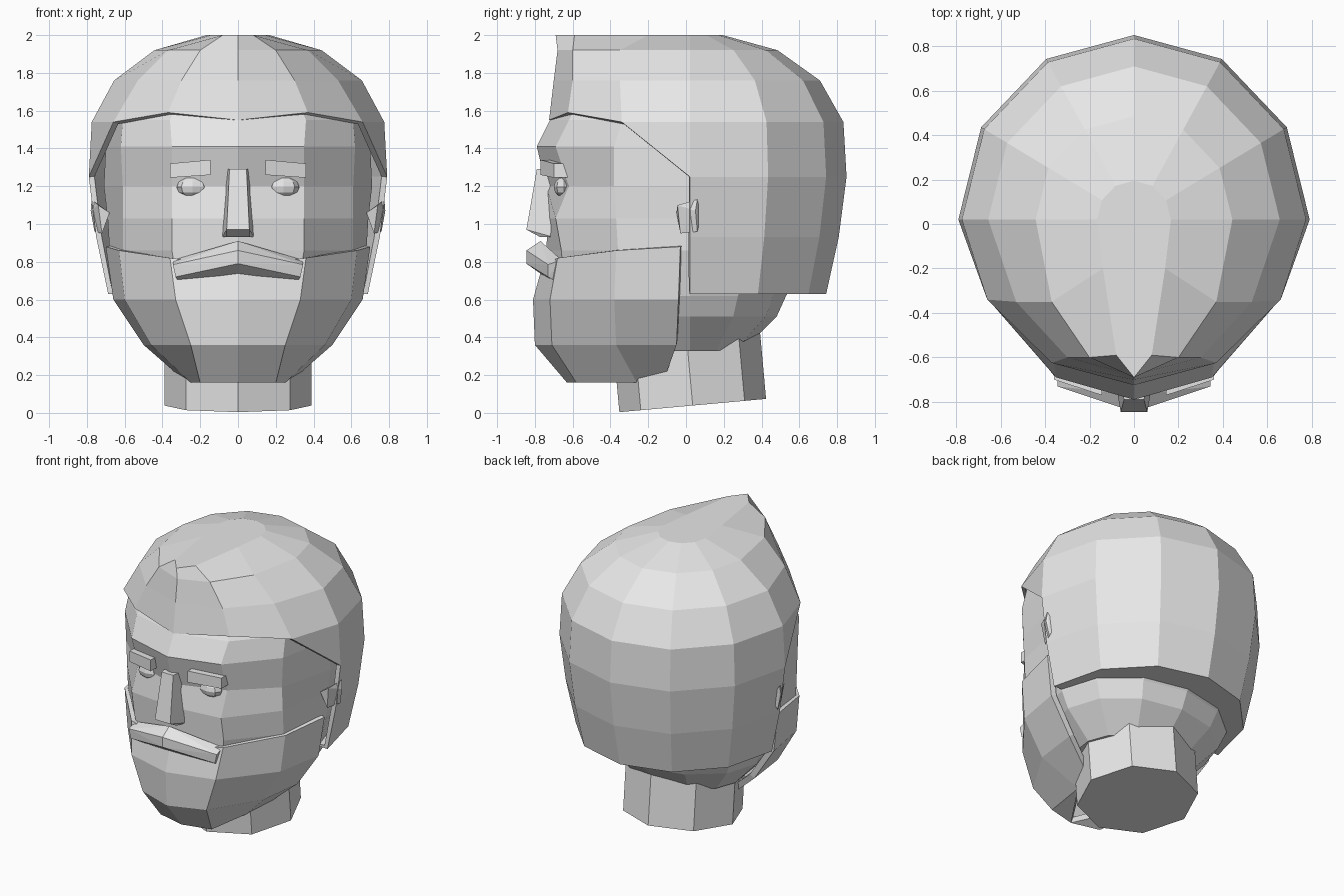
import bpy, bmesh
from mathutils import Matrix, Vector

cube = bpy.data.objects.get("Cube")
if cube:
    bpy.data.objects.remove(cube)

grey = bpy.data.materials.new("plain grey")
grey.use_nodes = True
tone = (0.8, 0.8, 0.8, 1)
grey.diffuse_color = tone
grey.node_tree.nodes["Principled BSDF"].inputs["Base Color"].default_value = tone


def finish(name, bm, mirror=True, thickness=0):
    bmesh.ops.recalc_face_normals(bm, faces=bm.faces)
    mesh = bpy.data.meshes.new(name)
    bm.to_mesh(mesh)
    bm.free()
    mesh.materials.append(grey)
    obj = bpy.data.objects.new(name, mesh)
    bpy.context.collection.objects.link(obj)
    if mirror:
        obj.modifiers.new("Mirror", "MIRROR").merge_threshold = 0.002
    if thickness:
        solid = obj.modifiers.new("Thickness", "SOLIDIFY")
        solid.thickness = thickness
        solid.offset = -1
    return obj


def shell(name, rows, keep=lambda r, c: True, caps=(), thickness=0):
    """Half shell from rows of points running front to back."""
    bm = bmesh.new()
    grid = [[bm.verts.new(p) for p in row] for row in rows]
    for r in range(len(rows) - 1):
        for c in range(len(rows[0]) - 1):
            if keep(r, c):
                bm.faces.new((grid[r][c], grid[r][c + 1], grid[r + 1][c + 1], grid[r + 1][c]))
    for r in caps:
        bm.faces.new(grid[r])
    if name == "hair":
        # sideburn triangle between the fringe and the side
        bm.faces.new((grid[3][2], grid[3][3], grid[4][3]))
    loose = [v for v in bm.verts if not v.link_faces]
    bmesh.ops.delete(bm, geom=loose, context="VERTS")
    return finish(name, bm, True, thickness)


def hull(name, points, mirror=True):
    bm = bmesh.new()
    for p in points:
        bm.verts.new(p)
    bmesh.ops.convex_hull(bm, input=bm.verts)
    bmesh.ops.dissolve_limit(bm, angle_limit=0.03, verts=bm.verts, edges=bm.edges)
    return finish(name, bm, mirror)


def back_half(z, side, back):
    """Side, two rear columns and back centre of a twelve-sided ring."""
    depth = back - 0.02
    return [(side, 0.02, z), (side * 0.87, 0.02 + depth * 0.5, z),
            (side * 0.5, 0.02 + depth * 0.87, z), (0, back, z)]


# Head: z, front, cheek column, temple column, side width, back
head_rings = [
    (1.75, -0.6, (0.28, -0.5), (0.45, -0.3), 0.58, 0.6),
    (1.55, -0.72, (0.36, -0.62), (0.61, -0.34), 0.7, 0.75),
    (1.41, -0.79, (0.35, -0.69), (0.62, -0.38), 0.7, 0.75),
    (1.2, -0.74, (0.35, -0.62), (0.61, -0.38), 0.71, 0.75),
    (1.03, -0.73, (0.35, -0.69), (0.61, -0.37), 0.69, 0.72),
    (0.86, -0.74, (0.35, -0.66), (0.61, -0.36), 0.68, 0.7),
    (0.62, -0.74, (0.31, -0.64), (0.55, -0.34), 0.62, 0.53),
    (0.51, -0.7, (0.27, -0.6), (0.48, -0.32), 0.57, 0.48),
    (0.33, -0.65, (0.2, -0.55), (0.36, -0.28), 0.4, 0.3),
]
shell("head", [[(0, f, z), (*a, z), (*b, z), *back_half(z, s, e)]
               for z, f, a, b, s, e in head_rings], caps=(0, -1))

# Hair: z, scale of the rear half, then front, fringe and temple points
hair_rings = [
    (2.0, 0.21, (0, -0.69, 2.0), (0.08, -0.59, 2.0), (0.14, -0.2, 2.0)),
    (1.92, 0.56, (0, -0.68, 1.92), (0.2, -0.6, 1.92), (0.37, -0.35, 1.92)),
    (1.76, 0.83, (0, -0.7, 1.76), (0.3, -0.6, 1.76), (0.53, -0.35, 1.76)),
    (1.54, 0.98, (0, -0.725, 1.55), (0.37, -0.625, 1.59), (0.66, -0.34, 1.54)),
]
rows = [[a, b, c, *back_half(z, 0.79 * s, 0.02 + 0.83 * s)]
        for z, s, a, b, c in hair_rings]
for z, s in ((1.25, 1), (0.93, 0.95), (0.63, 0.87), (0.635, 0.6)):
    rows.append(rows[3][:3] + back_half(z, 0.79 * s, 0.02 + 0.83 * s))
shell("hair", rows, lambda r, c: r < 3 or c > 2, caps=(0,), thickness=0.03)

# Beard wrapping the jaw
shell("beard", [
    [(0, -0.76, 0.78), (0.36, -0.68, 0.82), (0.63, -0.37, 0.86), (0.7, -0.03, 0.88)],
    [(0, -0.81, 0.6), (0.33, -0.72, 0.6), (0.6, -0.38, 0.6), (0.66, -0.04, 0.6)],
    [(0, -0.8, 0.36), (0.25, -0.71, 0.36), (0.46, -0.37, 0.36), (0.5, -0.05, 0.36)],
    [(0, -0.63, 0.16), (0.2, -0.58, 0.16), (0.25, -0.26, 0.16), (0.34, -0.1, 0.22)],
], caps=(3,), thickness=0.04)

# Neck: tilted octagonal column
bm = bmesh.new()
bmesh.ops.create_cone(bm, cap_ends=True, segments=8, radius1=0.39, radius2=0.39, depth=0.5,
                      matrix=Matrix.Translation((0, 0.013, 0.288)) @ Matrix.Rotation(0.09, 4, "X"))
finish("neck", bm, False)

# Nose wedge
hull("nose", [p for s in (-1, 1) for p in (
    (s * 0.045, -0.79, 1.29), (s * 0.06, -0.845, 0.97), (s * 0.085, -0.7, 0.93),
    (s * 0.06, -0.77, 0.93), (s * 0.06, -0.7, 1.29))], False)

# Moustache wings
hull("moustache", [
    (0, -0.77, 0.91), (0, -0.845, 0.86), (0, -0.845, 0.79), (0, -0.76, 0.73),
    (0.34, -0.66, 0.81), (0.345, -0.73, 0.785), (0.33, -0.73, 0.72), (0.31, -0.68, 0.69)])

# Eyebrow bars
hull("eyebrows", [(x, y + d, z) for x, y, low, high in
                  ((0.145, -0.77, 1.26, 1.34), (0.36, -0.7, 1.245, 1.32))
                  for d in (0, 0.1) for z in (low, high)])

# Eyes
bm = bmesh.new()
bmesh.ops.create_uvsphere(bm, u_segments=8, v_segments=6, radius=1,
                          matrix=Matrix.Translation((0.24, -0.645, 1.195))
                          @ Matrix.Diagonal((0.085, 0.055, 0.055, 1)))
finish("eyes", bm)

# Ears
hull("ears", [(0.68, -0.05, 1.06), (0.74, -0.045, 1.1), (0.775, 0.06, 1.13), (0.72, -0.03, 0.95),
              (0.76, 0.06, 0.96), (0.72, 0.08, 1.04), (0.78, 0.05, 1.07)])
